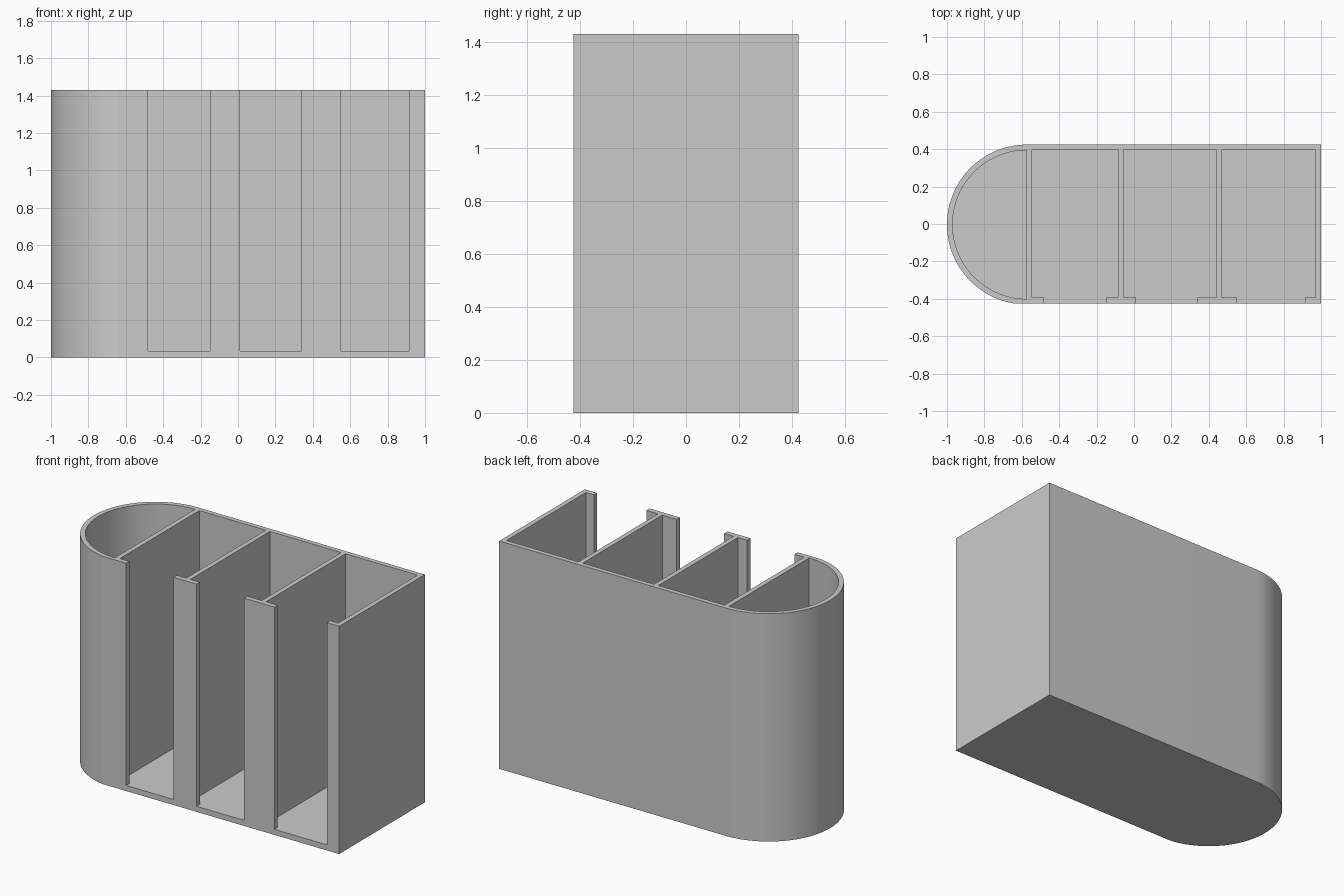
import bpy, bmesh
from math import sin, cos, pi, radians, acos

if "Cube" in bpy.data.objects:
    bpy.data.objects.remove(bpy.data.objects["Cube"])

HEIGHT, FLOOR, WALL = 1.43, 0.035, 0.03
FRONT, BACK = -0.425, 0.425
RADIUS = 0.4275
CX, CY = -1 + RADIUS, -0.003      # centre of the rounded end


def prism(name, points, z0, z1):
    """Extrude a closed plan outline from z0 to z1."""
    bm = bmesh.new()
    face = bm.faces.new([bm.verts.new((x, y, z0)) for x, y in points])
    top = bmesh.ops.extrude_face_region(bm, geom=[face])["geom"]
    for v in top:
        if isinstance(v, bmesh.types.BMVert):
            v.co.z = z1
    bmesh.ops.recalc_face_normals(bm, faces=bm.faces)
    mesh = bpy.data.meshes.new(name)
    bm.to_mesh(mesh)
    bm.free()
    obj = bpy.data.objects.new(name, mesh)
    bpy.context.collection.objects.link(obj)
    return obj


def arc(r, a0, a1, n=64):
    return [(CX + r * cos(a0 + (a1 - a0) * i / n),
             CY + r * sin(a0 + (a1 - a0) * i / n)) for i in range(n + 1)]


# Outer body: rounded left end, clipped slightly by the flat front
clip = 2 * pi - acos(-0.0685 / RADIUS)
body = prism("organizer_body",
             arc(RADIUS, pi / 2, clip) + [(1, FRONT), (1, BACK - 0.0005)],
             0, HEIGHT)

# Rounded compartment
inner = RADIUS - WALL
cutters = [prism("round_pocket", arc(inner, pi / 2 + 0.006, 3 * pi / 2 - 0.006),
                 FLOOR, HEIGHT + 0.2)]

# Three compartments, each open through a narrower front slot
y0, y1, yf = FRONT + 0.032, BACK - WALL, FRONT - 0.2
for left, right, slot_l, slot_r in ((-0.545, -0.085, -0.48, -0.15),
                                    (-0.055, 0.44, 0.01, 0.34),
                                    (0.47, 0.97, 0.55, 0.915)):
    outline = [(left, y1), (left, y0), (slot_l, y0), (slot_l, yf),
               (slot_r, yf), (slot_r, y0), (right, y0), (right, y1)]
    cutters.append(prism("slot_pocket", outline, FLOOR, HEIGHT + 0.2))

# Carve the compartments
bpy.context.view_layer.objects.active = body
body.select_set(True)
for cutter in cutters:
    cutter.hide_render = True
    mod = body.modifiers.new("carve", "BOOLEAN")
    mod.operation, mod.solver, mod.object = "DIFFERENCE", "EXACT", cutter
    bpy.ops.object.modifier_apply(modifier=mod.name)
    bpy.data.objects.remove(cutter)

bpy.ops.object.shade_smooth_by_angle(angle=radians(6))
